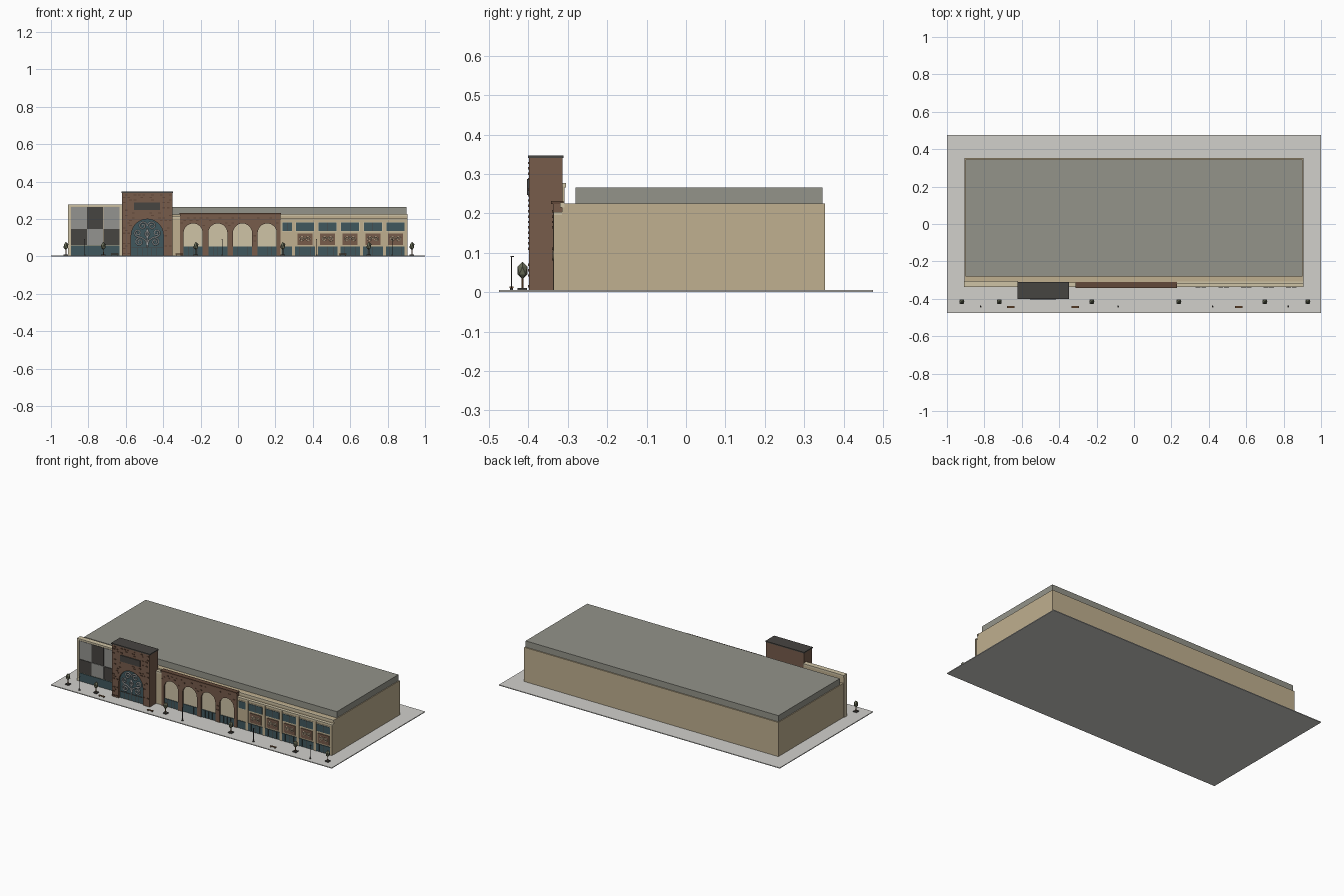
import bpy, bmesh, math, random
from mathutils import Matrix, Vector

if "Cube" in bpy.data.objects:
    bpy.data.objects.remove(bpy.data.objects["Cube"])

random.seed(4)


def mat(name, r, g, b):
    m = bpy.data.materials.new(name)
    m.diffuse_color = tuple((c / 255) ** 2.2 for c in (r, g, b)) + (1,)
    m.use_nodes = True
    m.node_tree.nodes["Principled BSDF"].inputs["Base Color"].default_value = m.diffuse_color
    return m


BEIGE = mat("beige", 190, 174, 142)
CREAM = mat("cream", 206, 194, 165)
BRICK = mat("brick", 118, 92, 76)
BRICK2 = mat("dark_brick", 98, 74, 60)
DARK = mat("charcoal", 72, 70, 67)
GREY = mat("panel_grey", 146, 146, 142)
ROOF = mat("roof", 146, 146, 136)
GLASS = mat("teal_glass", 66, 88, 94)
WHITE = mat("ornament", 205, 208, 204)
PAVE = mat("paving", 208, 207, 202)
LEAF = mat("leaf", 104, 108, 88)
WOOD = mat("wood", 128, 92, 62)


def finish(name, bm, m):
    bmesh.ops.recalc_face_normals(bm, faces=bm.faces)
    me = bpy.data.meshes.new(name)
    bm.to_mesh(me)
    bm.free()
    me.materials.append(m)
    ob = bpy.data.objects.new(name, me)
    bpy.context.collection.objects.link(ob)
    return ob


def boxes(name, m, items):
    """Each item is x0, x1, y0, y1, z0, z1."""
    bm = bmesh.new()
    for x0, x1, y0, y1, z0, z1 in items:
        t = Matrix.Translation(((x0 + x1) / 2, (y0 + y1) / 2, (z0 + z1) / 2))
        s = Matrix.Diagonal((x1 - x0, y1 - y0, z1 - z0, 1))
        bmesh.ops.create_cube(bm, size=1, matrix=t @ s)
    return finish(name, bm, m)


def arch(cx, w, spring, z0=0.005, n=14):
    """Arch outline from left foot over to right foot."""
    r = w / 2
    pts = [(cx - r, z0)]
    for i in range(n + 1):
        a = math.pi * (1 - i / n)
        pts.append((cx + r * math.cos(a), spring + r * math.sin(a)))
    return pts + [(cx + r, z0)]


def slab(name, m, pts, y0, y1):
    """Extrude an xz outline from y0 to y1."""
    bm = bmesh.new()
    f = bm.faces.new([bm.verts.new((x, y0, z)) for x, z in pts])
    ext = bmesh.ops.extrude_face_region(bm, geom=[f], use_keep_orig=True)
    vs = [v for v in ext["geom"] if isinstance(v, bmesh.types.BMVert)]
    bmesh.ops.translate(bm, verts=vs, vec=(0, y1 - y0, 0))
    return finish(name, bm, m)


def scrolls(name, m, y, lines, thick):
    """Round bars following xz lines at depth y."""
    cu = bpy.data.curves.new(name, "CURVE")
    cu.dimensions = "3D"
    cu.bevel_depth = thick
    cu.bevel_resolution = 1
    cu.use_fill_caps = True
    for pts in lines:
        sp = cu.splines.new("POLY")
        sp.points.add(len(pts) - 1)
        for p, (x, z) in zip(sp.points, pts):
            p.co = (x, y, z, 1)
    cu.materials.append(m)
    ob = bpy.data.objects.new(name, cu)
    bpy.context.collection.objects.link(ob)


def spiral(cx, cz, r, start, turns, side=1, n=20):
    return [(cx + side * r * (1 - 0.75 * i / n) * math.cos(start + turns * math.tau * i / n),
             cz + r * (1 - 0.75 * i / n) * math.sin(start + turns * math.tau * i / n)) for i in range(n + 1)]


# Site and main hall
boxes("paving", PAVE, [(-1, 1, -0.475, 0.475, 0, 0.005)])
boxes("main_hall", BEIGE, [(-0.905, 0.905, -0.315, 0.353, 0.005, 0.225)])
boxes("roof_block", ROOF, [(-0.9, 0.9, -0.28, 0.346, 0.225, 0.265)])

# Left wing with checkerboard panels
boxes("left_wing_wall", BEIGE, [(-0.908, -0.62, -0.333, -0.308, 0.005, 0.268)])
boxes("left_wing_trim", CREAM, [(-0.91, -0.62, -0.338, -0.305, 0.266, 0.277),
                                (-0.91, -0.895, -0.338, -0.31, 0.005, 0.266),
                                (-0.633, -0.62, -0.338, -0.31, 0.005, 0.266)])
for shade, m in enumerate((GREY, DARK)):
    items = []
    for c in range(3):
        for r, (z0, z1) in enumerate(((0.062, 0.145), (0.147, 0.264))):
            if (c + r + 1 + shade) % 2 == 0:
                x = -0.894 + c * 0.087
                items.append((x, x + 0.086, -0.337, -0.332, z0, z1))
    boxes("light_panels" if shade == 0 else "dark_panels", m, items)
boxes("left_shopfront", GLASS, [(-0.894, -0.634, -0.337, -0.332, 0.005, 0.058)])

# Entrance tower
X0, X1, CX = -0.62, -0.35, -0.485
boxes("tower_core", BRICK, [(X0, X1, -0.378, -0.313, 0.005, 0.342)])
slab("tower_face", BRICK, [(X0, 0.342), (X0, 0.005)] + arch(CX, 0.172, 0.113) +
     [(X1, 0.005), (X1, 0.342)], -0.398, -0.378)
boxes("tower_cap", DARK, [(X0 - 0.003, X1 + 0.003, -0.401, -0.311, 0.34, 0.347)])
boxes("tower_blank_panel", DARK, [(-0.556, -0.416, -0.404, -0.397, 0.247, 0.287)])
slab("tower_glass", GLASS, arch(CX, 0.172, 0.113), -0.387, -0.377)
boxes("door_frames", DARK, [(CX + d - 0.0015, CX + d + 0.0015, -0.39, -0.386, 0.005, 0.045)
                            for d in (-0.05, -0.025, 0, 0.025, 0.05)] +
      [(CX - 0.085, CX + 0.085, -0.39, -0.386, 0.045, 0.048)])

# Scrollwork in the tower arch
lines = [[(CX, 0.05), (CX, 0.15)]]
for s in (-1, 1):
    lines += [spiral(CX + s * 0.024, 0.163, 0.023, math.pi, -1.4, s),
              spiral(CX + s * 0.05, 0.125, 0.02, -math.pi / 2, 1.4, s),
              spiral(CX + s * 0.042, 0.077, 0.022, math.pi / 2, -1.4, s),
              [(CX, 0.06), (CX + s * 0.008, 0.085), (CX + s * 0.03, 0.1), (CX + s * 0.05, 0.105)],
              [(CX, 0.14), (CX + s * 0.012, 0.12), (CX, 0.1)]]
scrolls("arch_scrollwork", WHITE, -0.392, lines, 0.0035)

# Brick arcade
boxes("link_wall", BEIGE, [(-0.35, -0.31, -0.333, -0.314, 0.005, 0.205)])
centres = [-0.24 + i * 0.132 for i in range(4)]
outline = [(-0.31, 0.228), (-0.31, 0.005)]
for c in centres:
    outline += arch(c, 0.102, 0.125)
outline += [(0.228, 0.005), (0.228, 0.228)]
slab("arcade_wall", BRICK, outline, -0.338, -0.313)
boxes("arcade_coping", BRICK2, [(-0.312, 0.23, -0.342, -0.311, 0.224, 0.231)])
for c in centres:
    slab("arch_infill", CREAM, arch(c, 0.102, 0.125), -0.329, -0.314)
boxes("arcade_shopfronts", GLASS, [(c - 0.051, c + 0.051, -0.333, -0.328, 0.005, 0.053) for c in centres])
boxes("arcade_frames", DARK, [(c + d - 0.001, c + d + 0.001, -0.335, -0.332, 0.005, 0.053)
                              for c in centres for d in (-0.025, 0, 0.025)])

# Raised bricks on tower and arcade


def in_arch(x, z, c, r, spring):
    return abs(x - c) < r and (z < spring or math.hypot(x - c, z - spring) < r)


bricks = []
for row in range(24):
    z = 0.012 + row * 0.0136
    for col in range(11):
        x = X0 + 0.012 + col * 0.0235 + (row % 2) * 0.010
        if (random.random() < 0.5 and x < X1 - 0.008 and not in_arch(x, z, CX, 0.098, 0.115)
                and not (-0.57 < x < -0.4 and 0.235 < z < 0.297)):
            bricks.append((x - 0.007, x + 0.007, -0.401, -0.397, z, z + 0.006))
    for col in range(16):
        x = -0.3 + col * 0.034 + (row % 2) * 0.015
        if z < 0.215 and x < 0.218 and random.random() < 0.55 and not any(
                in_arch(x, z, c, 0.062, 0.127) for c in centres):
            bricks.append((x - 0.007, x + 0.007, -0.340, -0.337, z, z + 0.006))
boxes("raised_bricks", BRICK2, bricks)

# Right wing with high windows and decorated panels
boxes("right_wing_wall", BEIGE, [(0.228, 0.903, -0.33, -0.314, 0.005, 0.2)])
boxes("cornice", CREAM, [(0.23, 0.906, -0.336, -0.314, 0.196, 0.203),
                         (0.23, 0.906, -0.32, -0.308, 0.215, 0.227),
                         (-0.35, -0.31, -0.336, -0.308, 0.203, 0.215)])
boxes("right_shopfront", GLASS, [(0.232, 0.9, -0.334, -0.329, 0.005, 0.053)])
boxes("right_piers", BEIGE, [(x - 0.008, x + 0.008, -0.336, -0.329, 0.005, 0.196)
                             for x in [0.298 + i * 0.121 for i in range(5)] + [0.897]])
bays = [0.358 + i * 0.121 for i in range(5)]
wins = [(0.238, 0.288)] + [(b - 0.048, b + 0.048) for b in bays]
boxes("window_frames", CREAM, [(a - 0.003, b + 0.003, -0.333, -0.329, 0.132, 0.183) for a, b in wins])
boxes("high_windows", GLASS, [(a, b, -0.335, -0.332, 0.135, 0.18) for a, b in wins])
boxes("window_bars", DARK, [((a + b) / 2 - 0.001, (a + b) / 2 + 0.001, -0.336, -0.334, 0.135, 0.18)
                            for a, b in wins])
boxes("decor_panels", BRICK, [(b - 0.04, b + 0.04, -0.335, -0.329, 0.062, 0.122) for b in bays])
curls = []
for b in bays:
    for s in (-1, 1):
        curls.append(spiral(b + s * 0.017, 0.092, 0.015, math.pi, -1.5, s))
scrolls("panel_scrolls", CREAM, -0.336, curls, 0.0022)
boxes("shopfront_frames", DARK, [(b + d - 0.001, b + d + 0.001, -0.336, -0.333, 0.005, 0.053)
                                 for b in bays for d in (-0.03, 0, 0.03)])

# Street trees
for x in (-0.92, -0.72, -0.225, 0.24, 0.70, 0.93):
    boxes("tree_planter", DARK, [(x - 0.012, x + 0.012, -0.427, -0.403, 0.005, 0.011)])
    bm = bmesh.new()
    bmesh.ops.create_cone(bm, cap_ends=True, segments=6, radius1=0.003, radius2=0.002, depth=0.035,
                          matrix=Matrix.Translation((x, -0.415, 0.026)))
    finish("tree_trunk", bm, WOOD)
    bm = bmesh.new()
    bmesh.ops.create_icosphere(bm, subdivisions=1, radius=1, matrix=Matrix.Translation((x, -0.415, 0.055))
                               @ Matrix.Diagonal((0.0145, 0.0145, 0.022, 1)))
    finish("tree_crown", bm, LEAF)

# Lamp posts with short arms
for x in (-0.82, -0.085, 0.42, 0.825):
    boxes("lamp_post", DARK, [(x - 0.0015, x + 0.0015, -0.4445, -0.4415, 0.005, 0.09),
                              (x - 0.004, x + 0.004, -0.447, -0.439, 0.005, 0.01),
                              (x - 0.003, x + 0.003, -0.445, -0.436, 0.089, 0.092)])

# Benches
for x in (-0.66, -0.315, 0.56):
    boxes("bench_seat", WOOD, [(x - 0.02, x + 0.02, -0.448, -0.438, 0.011, 0.014)])
    boxes("bench_legs", DARK, [(x + d - 0.002, x + d + 0.002, -0.447, -0.439, 0.005, 0.011)
                               for d in (-0.015, 0.015)])
